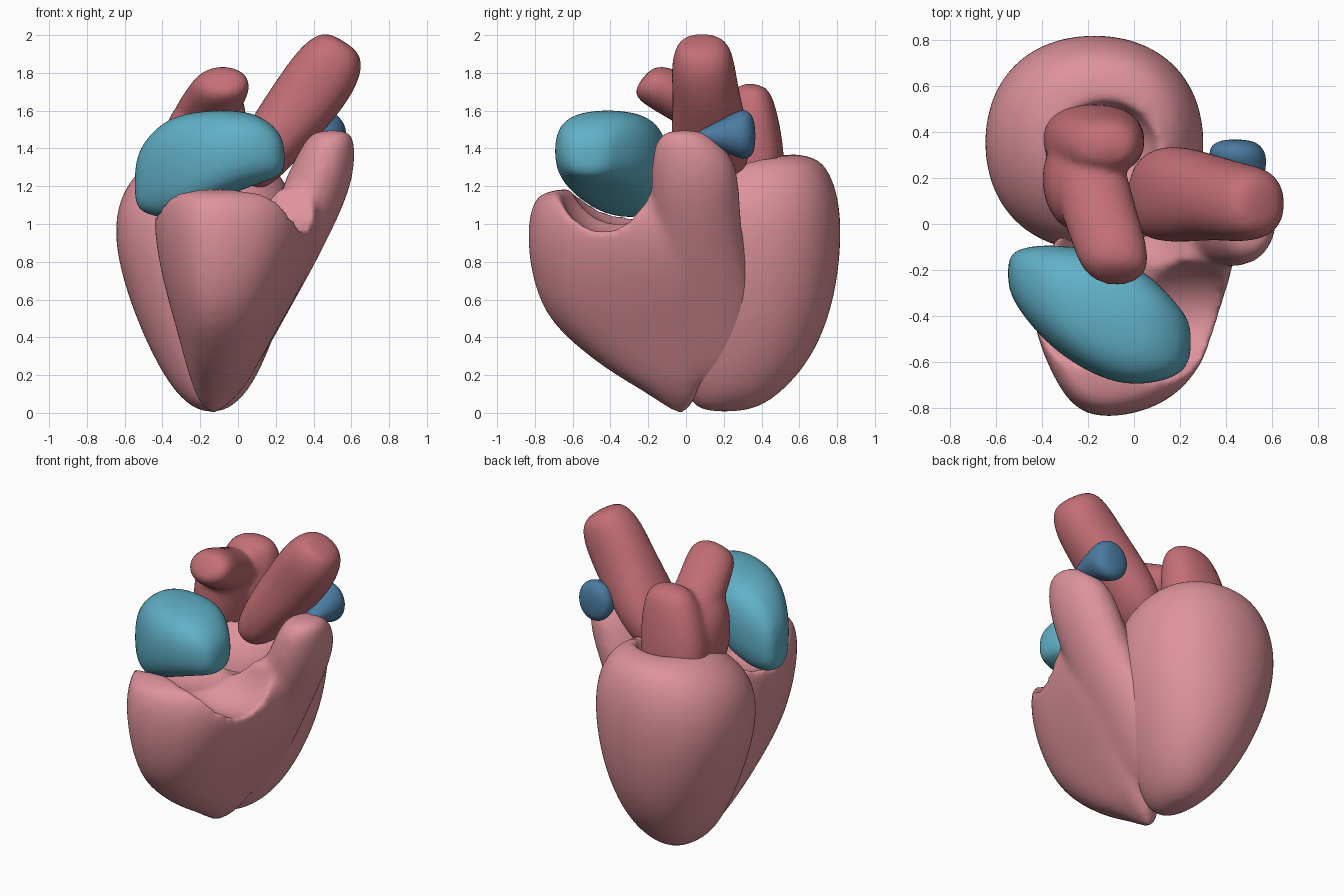
import bpy, bmesh, math
from mathutils import Vector, Matrix

if "Cube" in bpy.data.objects:
    bpy.data.objects.remove(bpy.data.objects["Cube"], do_unlink=True)


def material(name, rgb):
    m = bpy.data.materials.new(name)
    m.use_nodes = True
    m.diffuse_color = (*rgb, 1)
    m.node_tree.nodes["Principled BSDF"].inputs["Base Color"].default_value = (*rgb, 1)
    return m


pink = material("muscle pink", (0.73, 0.29, 0.33))
red = material("vessel red", (0.55, 0.16, 0.18))
teal = material("atrium teal", (0.12, 0.44, 0.58))
blue = material("vessel blue", (0.07, 0.2, 0.36))

X, Y, Z = Vector((1, 0, 0)), Vector((0, 1, 0)), Vector((0, 0, 1))


def superellipse(power=1.0, n=16):
    pts = []
    for i in range(n):
        c, s = math.cos(math.tau * i / n), math.sin(math.tau * i / n)
        pts.append((math.copysign(abs(c) ** power, c), math.copysign(abs(s) ** power, s)))
    return pts


def loft(bm, sections, u, v, shape=superellipse()):
    """Skin rings (x, y, z, scale along u, scale along v) into a closed body."""
    rings = [[bm.verts.new(Vector((x, y, z)) + u * (a * p) + v * (b * q)) for p, q in shape]
             for x, y, z, a, b in sections]
    n = len(shape)
    for r0, r1 in zip(rings, rings[1:]):
        for i in range(n):
            j = (i + 1) % n
            bm.faces.new((r0[i], r0[j], r1[j], r1[i]))
    bm.faces.new(rings[0][::-1])
    bm.faces.new(rings[-1])
    bmesh.ops.recalc_face_normals(bm, faces=bm.faces)


def new_object(name, bm):
    mesh = bpy.data.meshes.new(name)
    bm.to_mesh(mesh)
    bm.free()
    ob = bpy.data.objects.new(name, mesh)
    bpy.context.scene.collection.objects.link(ob)
    return ob


def finish(name, bm, mat, hollows=(), voxel=0.02, smooth=6):
    """Fuse the lofts, scoop out ellipsoid hollows and smooth the result."""
    ob = new_object(name, bm)
    sub = ob.modifiers.new("round", "SUBSURF")
    sub.levels = sub.render_levels = 2

    def remesh():
        r = ob.modifiers.new("fuse", "REMESH")
        r.mode, r.voxel_size = "VOXEL", voxel

    remesh()
    cutters = []
    for centre, radii in hollows:
        cb = bmesh.new()
        bmesh.ops.create_icosphere(cb, subdivisions=4, radius=1,
                                   matrix=Matrix.Translation(centre) @ Matrix.Diagonal((*radii, 1)))
        cutter = new_object("hollow_cutter", cb)
        cutter.hide_render = True
        cutters.append(cutter)
        cut = ob.modifiers.new("hollow", "BOOLEAN")
        cut.operation, cut.object = "DIFFERENCE", cutter
    if hollows:
        remesh()
    s = ob.modifiers.new("soften", "SMOOTH")
    s.factor, s.iterations = 0.5, smooth
    # Bake the modifiers
    baked = bpy.data.meshes.new_from_object(ob.evaluated_get(bpy.context.evaluated_depsgraph_get()))
    ob.modifiers.clear()
    ob.data = baked
    for c in cutters:
        bpy.data.objects.remove(c, do_unlink=True)
    baked.materials.clear()
    baked.materials.append(mat)
    for f in baked.polygons:
        f.use_smooth = True
    return ob


# Left ventricle: rounded cone with a scooped top
bm = bmesh.new()
loft(bm, [(-.14, .2, 0, .06, .14), (-.14, .25, .09, .19, .25), (-.15, .31, .3, .31, .38),
          (-.16, .34, .6, .43, .46), (-.175, .35, .9, .495, .485), (-.17, .36, 1.12, .48, .465),
          (-.16, .41, 1.28, .39, .36), (-.14, .46, 1.38, .24, .22)], X, Y, superellipse(.92))
finish("left_ventricle", bm, pink, [((-.12, .3, 1.42), (.24, .24, .26))], smooth=12)

# Right ventricle: crescent plan narrowing to the apex
plan = [(-.22, -.66), (-.1, -.83), (.1, -.84), (.34, -.77), (.5, -.58), (.58, -.3),
        (.64, -.05), (.6, .15), (.45, .28), (.15, .2), (-.26, -.08), (-.34, -.36)]
bm = bmesh.new()
steps = [(-.01, .06, .06), (.1, .26, .24), (.2, .36, .45), (.3, .45, .62), (.45, .58, .83),
         (.6, .72, .94), (.8, .88, 1), (1, .97, 1.01), (1.13, .93, .97), (1.2, .8, .88)]
loft(bm, [(-.15, 0, z, a, b) for z, a, b in steps], X, Y, plan)
# Outflow neck, growing out of the flank up to its rim
loft(bm, [(-.08, .14, .12, .1, .2), (0, .14, .3, .14, .26), (.09, .12, .5, .16, .28),
          (.2, .08, .72, .175, .27), (.31, .06, .95, .185, .24),
          (.41, .05, 1.18, .19, .24), (.46, .04, 1.34, .165, .23), (.49, 0, 1.46, .13, .16),
          (.5, -.01, 1.5, .08, .08)], X, Y)
finish("right_ventricle", bm, pink,
       [((.19, -.42, 1.28), (.43, .27, .34)), ((-.18, -.3, 1.28), (.42, .33, .3)),
        ((.02, .02, 1.3), (.24, .36, .28))], smooth=14)

# Right atrium: boxy bean leaning on the front rim
bm = bmesh.new()
loft(bm, [(-.55, -.21, 1.21, .07, .11), (-.5, -.24, 1.25, .14, .2), (-.35, -.32, 1.3, .24, .29),
          (-.1, -.41, 1.37, .295, .24), (.08, -.46, 1.4, .24, .2), (.2, -.51, 1.38, .15, .14),
          (.25, -.51, 1.35, .08, .08)], Y, Z, superellipse(.75))
finish("right_atrium", bm, teal)

# Aorta: thick vessel leaning to the left
bm = bmesh.new()
loft(bm, [(.03, .11, 1.21, .09, .14), (.1, .13, 1.31, .14, .21), (.21, .13, 1.47, .17, .215),
          (.36, .11, 1.66, .19, .18), (.47, .09, 1.82, .19, .175), (.54, .09, 1.93, .15, .15),
          (.56, .08, 1.97, .08, .09)], Vector((.85, 0, -.53)), Y, superellipse(.88))
finish("aorta", bm, red)

# Left atrium: broad upright mass with a back lobe, side wall and forward arm
bm = bmesh.new()
loft(bm, [(-.18, .37, 1.14, .17, .12), (-.18, .37, 1.26, .23, .16), (-.17, .36, 1.45, .22, .155),
          (-.14, .35, 1.62, .19, .13), (-.12, .34, 1.75, .12, .09)], X, Y, superellipse(.85))
loft(bm, [(-.24, .2, 1.14, .13, .2), (-.24, .2, 1.35, .17, .24), (-.23, .18, 1.55, .16, .22),
          (-.2, .14, 1.66, .1, .14)], X, Y)
loft(bm, [(-.2, .3, 1.52, .16, .14), (-.17, .1, 1.6, .17, .14), (-.11, -.07, 1.69, .165, .13),
          (-.08, -.19, 1.75, .155, .12), (-.07, -.235, 1.77, .08, .07)], X, Vector((0, .6, .8)))
finish("left_atrium", bm, red)

# Pulmonary vessel: rounded cone behind the outflow neck
bm = bmesh.new()
loft(bm, [(.5, .03, 1.46, .02, .015), (.48, .13, 1.465, .075, .06), (.455, .26, 1.475, .125, .12),
          (.445, .32, 1.475, .13, .145), (.44, .37, 1.465, .08, .09)], X, Z)
finish("pulmonary_vessel", bm, blue, voxel=.012, smooth=4)
